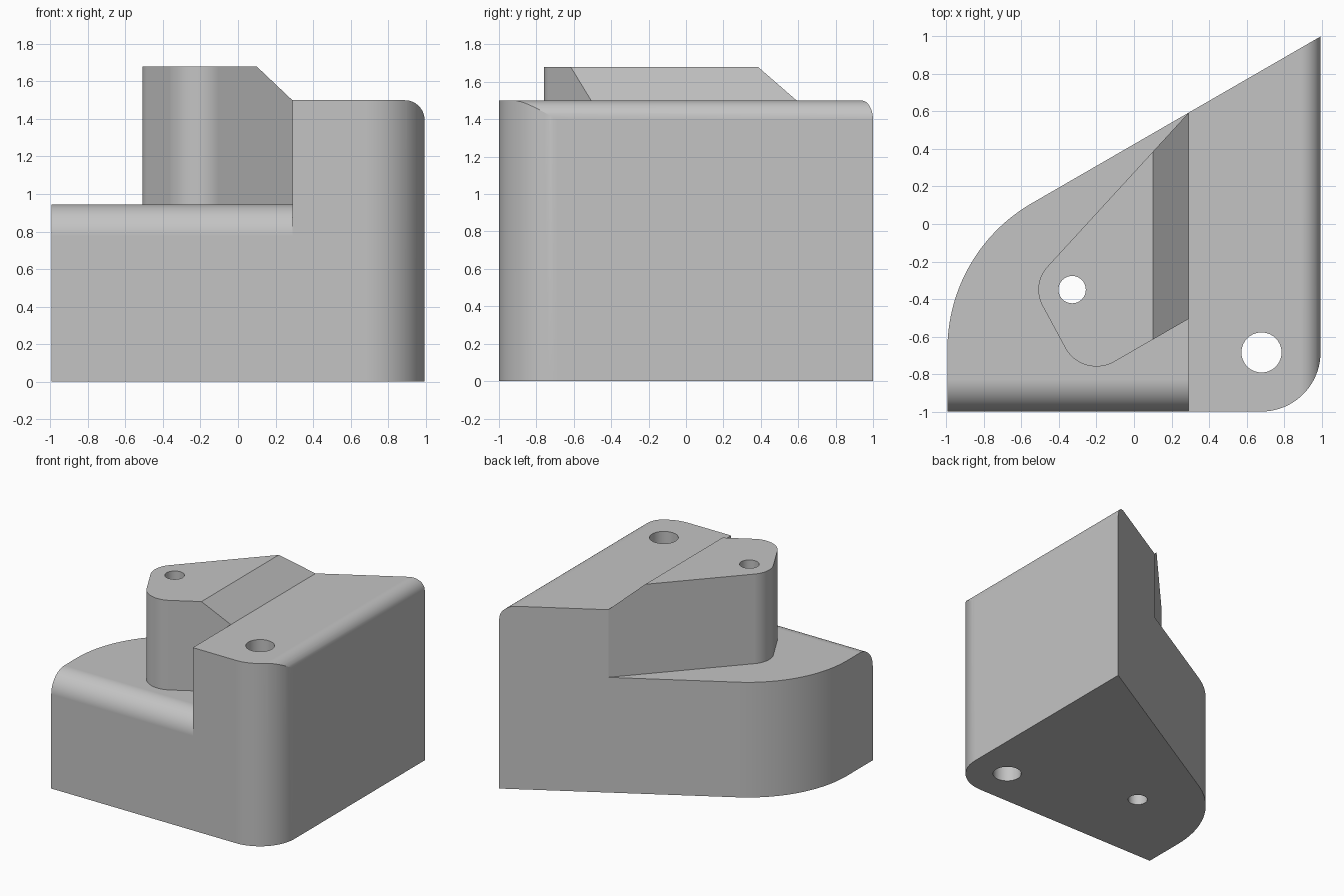
import bpy
import bmesh
from math import radians, cos, sin, sqrt
from mathutils import Vector

cube = bpy.data.objects.get("Cube")
if cube:
    bpy.data.objects.remove(cube, do_unlink=True)

grey = bpy.data.materials.new("light_grey")
grey.use_nodes = True
colour = (0.55, 0.55, 0.55, 1)
grey.diffuse_color = colour
grey.node_tree.nodes["Principled BSDF"].inputs["Base Color"].default_value = colour


def arc(cx, cy, r, start, end, steps=20):
    angles = [radians(start + (end - start) * i / steps) for i in range(steps + 1)]
    return [(cx + r * cos(a), cy + r * sin(a)) for a in angles]


def prism(name, outline, low, high, axis="z"):
    """Extrude a 2D outline along one axis."""
    place = {"x": lambda u, v, w: (w, u, v),
             "y": lambda u, v, w: (u, w, v),
             "z": lambda u, v, w: (u, v, w)}[axis]
    bm = bmesh.new()
    face = bm.faces.new([bm.verts.new(place(u, v, low)) for u, v in outline])
    moved = bmesh.ops.extrude_face_region(bm, geom=[face])["geom"]
    bmesh.ops.translate(bm, vec=Vector(place(0, 0, high - low)),
                        verts=[g for g in moved if isinstance(g, bmesh.types.BMVert)])
    bmesh.ops.recalc_face_normals(bm, faces=bm.faces)
    mesh = bpy.data.meshes.new(name)
    bm.to_mesh(mesh)
    bm.free()
    mesh.materials.append(grey)
    obj = bpy.data.objects.new(name, mesh)
    bpy.context.collection.objects.link(obj)
    return obj


def activate(obj):
    bpy.ops.object.select_all(action="DESELECT")
    obj.select_set(True)
    bpy.context.view_layer.objects.active = obj


def combine(target, tool, operation):
    """Apply a boolean and discard the tool."""
    mod = target.modifiers.new(operation, "BOOLEAN")
    mod.operation, mod.solver, mod.object = operation, "EXACT", tool
    activate(target)
    bpy.ops.object.modifier_apply(modifier=mod.name)
    bpy.data.objects.remove(tool, do_unlink=True)


SIDE = 0.995      # half width
STEP = 0.29       # where the low deck meets the tall block
DECK, TOP, PEAK = 0.945, 1.5, 1.68
slope = 1 / sqrt(3)

# Main block: plan outline with a rounded corner and a broad round flank
flank = 0.9
flank_x = -SIDE + flank
tangent_y = 1 - slope * (SIDE - (flank_x - flank / 2))
flank_y = tangent_y - flank * cos(radians(30))
plan = [(-SIDE, -1)] + arc(0.68, -0.685, 0.315, -90, 0) + [(SIDE, 1)]
plan += arc(flank_x, flank_y, flank, 120, 180, 32)
body = prism("bracket_body", plan, 0, TOP)

# Rounded upper right edge
edge = 0.105
section = [(-2, -1), (SIDE, -1)] + arc(SIDE - edge, TOP - edge, edge, 0, 90, 14)
section += [(SIDE - edge - 0.1, 2), (-2, 2)]
section = [(-2, -1), (2, -1), (2, TOP - edge)] + section[2:]
# keep everything under the rounded edge by cutting its outside away
outside = arc(SIDE - edge, TOP - edge, edge, 0, 90, 14) + [(SIDE - edge, 2), (2, 2), (2, TOP - edge)]
combine(body, prism("edge_cutter", outside, -2, 2, "y"), "DIFFERENCE")

# Low deck with a rounded front edge
r = 0.17
above = [(-2, DECK - r)] + arc(-1 + r, DECK - r, r, 180, 90, 16) + [(2, DECK), (2, 2), (-2, 2)]
combine(body, prism("deck_cutter", above, -2, STEP, "x"), "DIFFERENCE")

# Raised boss with two rounded corners, sloping down to the tall block
inner = 0.04
boss_plan = arc(-0.33, -0.35, 0.18, 138, 209) + arc(-0.2, -0.57, 0.19, 210, 300)
boss_plan += [(STEP, -0.507), (STEP + inner, -0.48), (STEP + inner, 0.57),
              (STEP, 1 - slope * (SIDE - STEP) - 0.001)]
boss = prism("boss", boss_plan, DECK - 0.1, PEAK)
wedge = [(0.1, PEAK), (STEP, TOP), (STEP + 0.2, TOP - 0.19), (1, 2), (0.1, 2)]
combine(boss, prism("slope_cutter", wedge, -2, 2, "y"), "DIFFERENCE")
combine(body, boss, "UNION")

# Through holes
for x, y, radius in ((-0.33, -0.35, 0.073), (0.68, -0.685, 0.107)):
    hole = prism("hole_cutter", arc(x, y, radius, 0, 360, 40)[:-1], -1, 3)
    combine(body, hole, "DIFFERENCE")

# Smooth curved sides, crisp edges
activate(body)
bpy.ops.object.shade_smooth_by_angle(angle=radians(20))
weighted = body.modifiers.new("weighted_normals", "WEIGHTED_NORMAL")
weighted.keep_sharp = True
